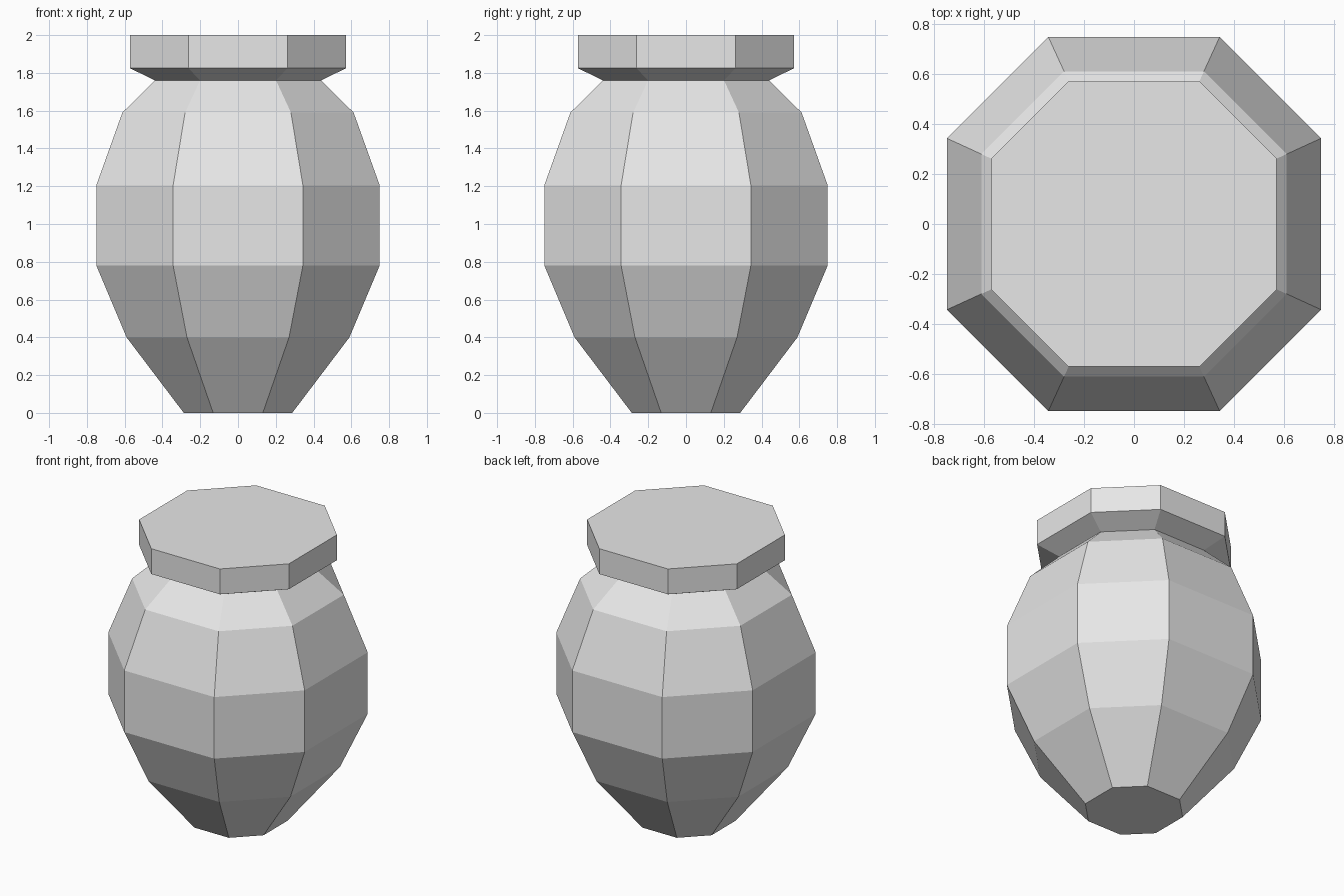
import bpy
import bmesh

cube = bpy.data.objects.get("Cube")
if cube:
    bpy.data.objects.remove(cube, do_unlink=True)

# Single plain grey material
GREY = (0.8, 0.8, 0.8, 1.0)
clay = bpy.data.materials.new("light grey clay")
clay.use_nodes = True
clay.diffuse_color = GREY
clay.node_tree.nodes["Principled BSDF"].inputs["Base Color"].default_value = GREY

SIDE = 0.458  # half side length of the octagon relative to its half width


def octagon(bm, r, z):
    """Ring of eight vertices, counter-clockwise from above."""
    s = r * SIDE
    corners = [(r, -s), (r, s), (s, r), (-s, r), (-r, s), (-r, -s), (-s, -r), (s, -r)]
    return [bm.verts.new((x, y, z)) for x, y in corners]


def loft(name, profile, cap_bottom=False, cap_top=False):
    """Flat-shaded octagonal part from (half width, height) pairs."""
    bm = bmesh.new()
    rings = [octagon(bm, r, z) for r, z in profile]
    for low, high in zip(rings, rings[1:]):
        for i in range(8):
            j = (i + 1) % 8
            bm.faces.new((low[i], low[j], high[j], high[i]))
    if cap_bottom:
        bm.faces.new(rings[0][::-1])
    if cap_top:
        bm.faces.new(rings[-1])
    mesh = bpy.data.meshes.new(name)
    bm.to_mesh(mesh)
    bm.free()
    mesh.materials.append(clay)
    obj = bpy.data.objects.new(name, mesh)
    bpy.context.collection.objects.link(obj)
    return obj


# Rounded vessel, tapering to a small foot and a narrow neck
loft("jar_body", [(0.287, 0), (0.59, 0.40), (0.75, 0.78), (0.75, 1.205),
                  (0.612, 1.59), (0.44, 1.76)], cap_bottom=True)

# Lid flaring out from the neck to a flat top
loft("jar_lid", [(0.44, 1.76), (0.572, 1.825), (0.572, 2.0)], cap_top=True)
